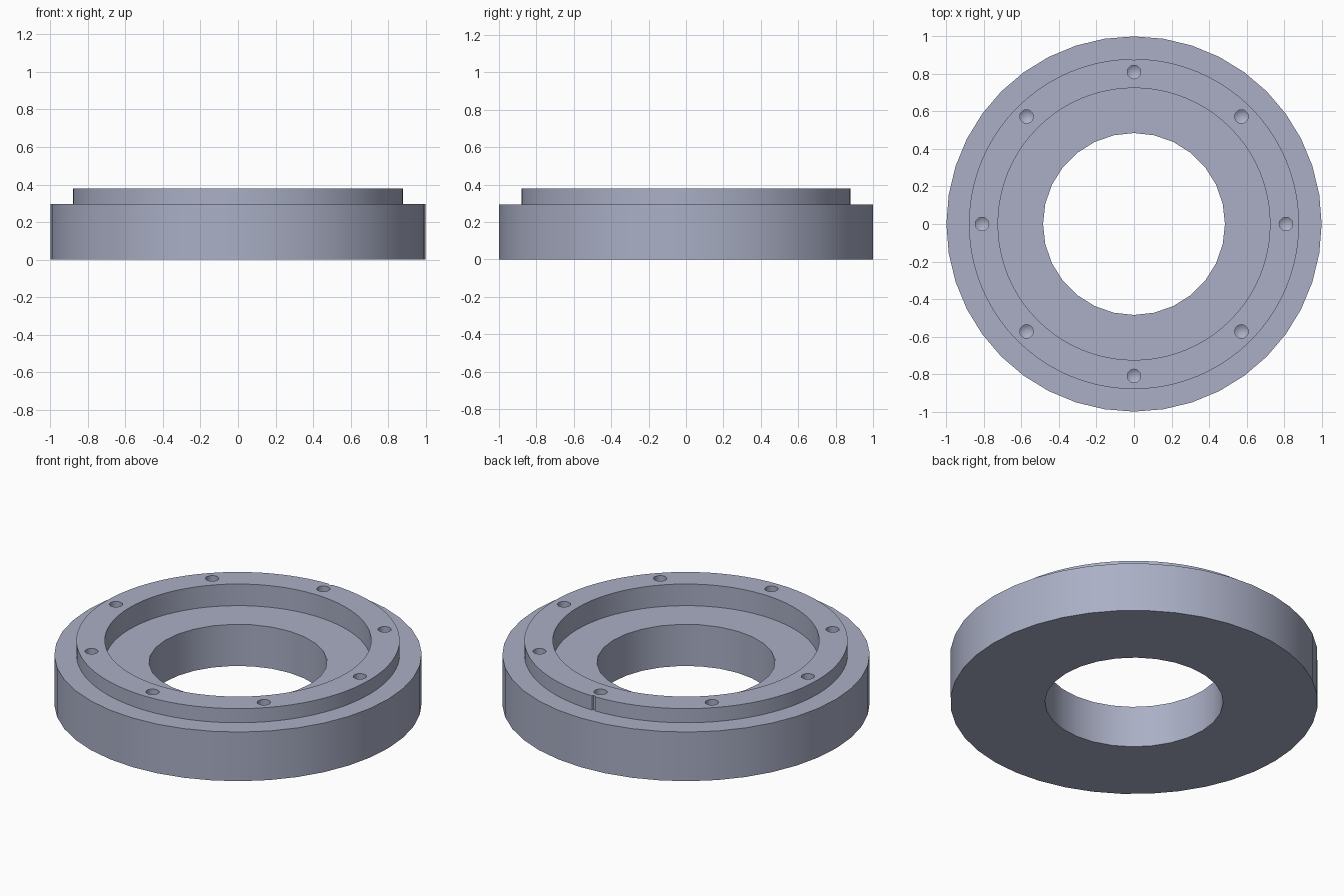
import bpy, bmesh, math

if "Cube" in bpy.data.objects:
    bpy.data.objects.remove(bpy.data.objects["Cube"])

metal = bpy.data.materials.new("blue_grey_metal")
metal.diffuse_color = (0.40, 0.43, 0.56, 1)
metal.use_nodes = True
metal.node_tree.nodes["Principled BSDF"].inputs["Base Color"].default_value = metal.diffuse_color


def lathe(name, profile, sides, x=0, y=0):
    """Solid of revolution; the profile runs from axis to axis, bottom to top."""
    bm = bmesh.new()
    rings = []
    for r, z in profile:
        if r == 0:
            rings.append([bm.verts.new((x, y, z))])
        else:
            rings.append([bm.verts.new((x + r * math.cos(math.tau * i / sides),
                                        y + r * math.sin(math.tau * i / sides), z))
                          for i in range(sides)])
    for a, b in zip(rings, rings[1:]):
        for i in range(sides):
            j = (i + 1) % sides
            if len(a) == 1:
                bm.faces.new((a[0], b[j], b[i]))
            elif len(b) == 1:
                bm.faces.new((a[i], a[j], b[0]))
            else:
                bm.faces.new((a[i], a[j], b[j], b[i]))
    if len(rings[0]) > 1:
        bm.faces.new(rings[0][::-1])
    if len(rings[-1]) > 1:
        bm.faces.new(rings[-1])
    mesh = bpy.data.meshes.new(name)
    bm.to_mesh(mesh)
    bm.free()
    obj = bpy.data.objects.new(name, mesh)
    bpy.context.collection.objects.link(obj)
    mesh.materials.append(metal)
    return obj


def combine(target, other, operation):
    """Apply a boolean and remove the helper object."""
    mod = target.modifiers.new("cut", 'BOOLEAN')
    mod.operation, mod.object, mod.solver = operation, other, 'EXACT'
    bpy.context.view_layer.objects.active = target
    bpy.ops.object.modifier_apply(modifier=mod.name)
    bpy.data.objects.remove(other)


# Flange body and raised collar
ring = lathe("flange_ring", [(1, 0), (1, 0.295)], 40)
combine(ring, lathe("collar", [(0.88, 0.2), (0.88, 0.38)], 80), 'UNION')

# Recess and central bore
combine(ring, lathe("recess", [(0.725, 0.25), (0.725, 0.5)], 80), 'DIFFERENCE')
combine(ring, lathe("bore", [(0.485, -0.1), (0.485, 0.5)], 28), 'DIFFERENCE')

# Eight drilled blind holes with conical tips
for k in range(8):
    a = math.tau * k / 8
    hole = lathe("hole", [(0, 0.255), (0.036, 0.28), (0.036, 0.5)], 20,
                 0.81 * math.cos(a), 0.81 * math.sin(a))
    combine(ring, hole, 'DIFFERENCE')

# Small index notch in the back of the collar
combine(ring, lathe("notch", [(0.01, 0.295), (0.01, 0.5)], 12, 0, 0.88), 'DIFFERENCE')

# Smooth walls, sharp rims
bpy.ops.object.select_all(action='DESELECT')
ring.select_set(True)
bpy.context.view_layer.objects.active = ring
bpy.ops.object.shade_smooth_by_angle(angle=math.radians(30))
